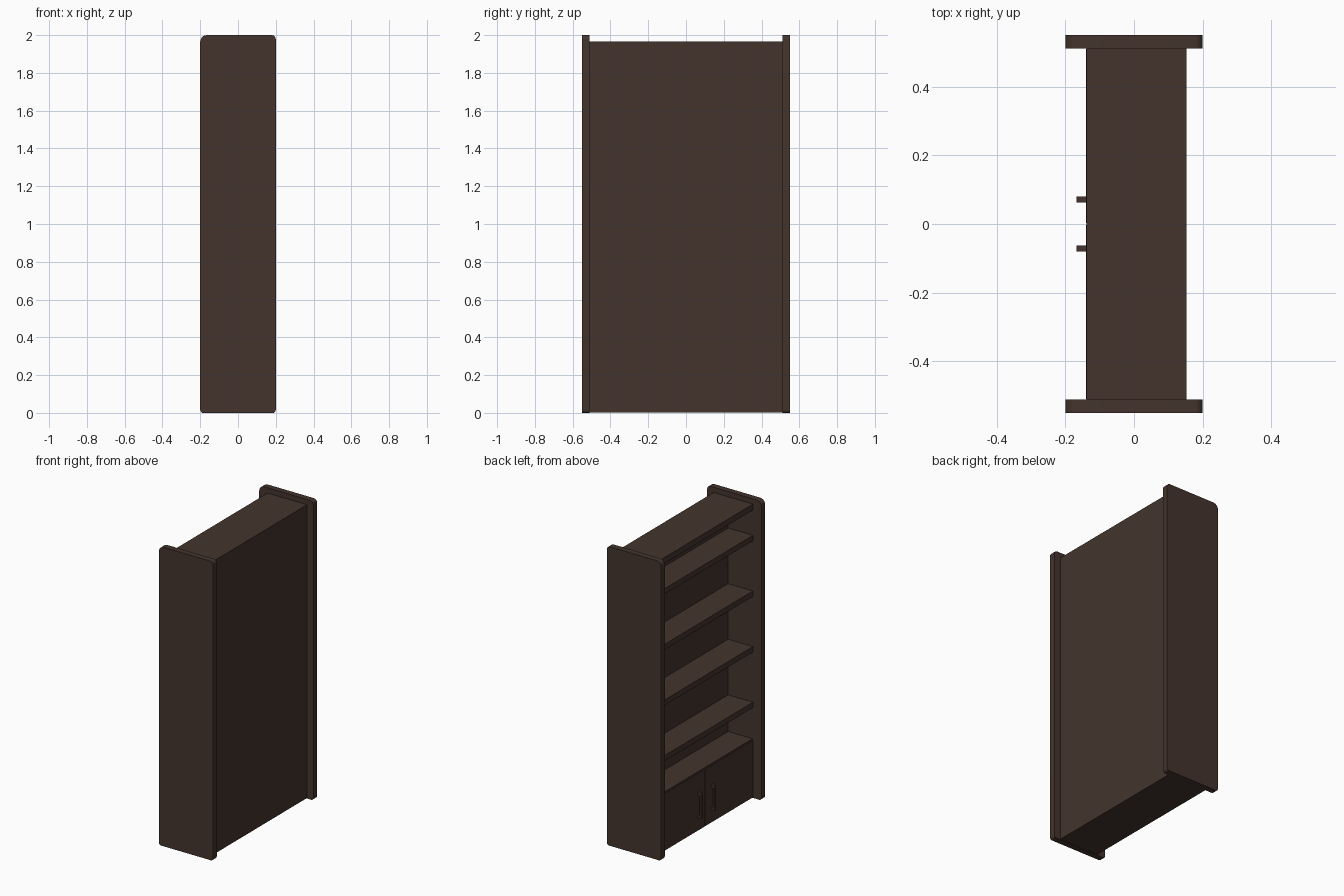
import bpy, bmesh, math

if "Cube" in bpy.data.objects:
    bpy.data.objects.remove(bpy.data.objects["Cube"])

wood = bpy.data.materials.new("dark_brown_wood")
wood.diffuse_color = (0.057, 0.034, 0.026, 1)
wood.use_nodes = True
wood.node_tree.nodes["Principled BSDF"].inputs["Base Color"].default_value = wood.diffuse_color


def finish(name, bm):
    bmesh.ops.recalc_face_normals(bm, faces=bm.faces)
    mesh = bpy.data.meshes.new(name)
    bm.to_mesh(mesh)
    bm.free()
    mesh.materials.append(wood)
    ob = bpy.data.objects.new(name, mesh)
    bpy.context.collection.objects.link(ob)
    return ob


def box(name, x, y, z, bevel=0.0):
    """Box from (min, max) pairs, with optional softened edges."""
    bm = bmesh.new()
    bmesh.ops.create_cube(bm, size=1)
    for v in bm.verts:
        v.co = [lo + (c + 0.5) * (hi - lo) for c, (lo, hi) in zip(v.co, (x, y, z))]
    if bevel:
        bmesh.ops.bevel(bm, geom=bm.edges[:], offset=bevel, segments=2,
                        profile=0.5, affect='EDGES')
    return finish(name, bm)


def side_panel(name, y0, y1):
    """Upright with rounded corners, extruded across y."""
    corners = [(0.2, 0, 0.015, 270), (0.2, 2, 0.022, 0),
               (-0.2, 2, 0.035, 90), (-0.2, 0, 0.015, 180)]
    bm = bmesh.new()
    ring = []
    for x, z, r, start in corners:
        cx = x - math.copysign(r, x)
        cz = r if z == 0 else z - r
        for i in range(6):
            a = math.radians(start + 18 * i)
            ring.append(bm.verts.new((cx + r * math.cos(a), y0, cz + r * math.sin(a))))
    face = bm.faces.new(ring)
    ext = bmesh.ops.extrude_face_region(bm, geom=[face])
    for v in ext["geom"]:
        if isinstance(v, bmesh.types.BMVert):
            v.co.y = y1
    return finish(name, bm)


# Side panels
side_panel("side_panel_near", -0.55, -0.51)
side_panel("side_panel_far", 0.51, 0.55)

# Thick back and top board
W = (-0.51, 0.51)
box("back_panel", (0.045, 0.153), W, (0.003, 1.965))
box("top_board", (-0.138, 0.045), W, (1.925, 1.965))

# Open shelves
for i in range(4):
    top = 0.64 + 0.372 * i
    box(f"shelf_{i + 1}", (-0.138, 0.045), W, (top - 0.037, top))

# Lower cupboard: body, lid, two doors with bar handles
box("cupboard_body", (-0.12, 0.045), W, (0.003, 0.37))
box("cupboard_top", (-0.135, 0.045), W, (0.37, 0.395))
for side, s in (("near", -1), ("far", 1)):
    box(f"door_{side}", (-0.14, -0.12), sorted((s * 0.003, s * 0.509)), (0.004, 0.384), 0.002)
    y = (s * 0.071 - 0.009, s * 0.071 + 0.009)
    box(f"handle_bar_{side}", (-0.168, -0.156), y, (0.09, 0.26), 0.002)
    for n, z in (("lower", 0.09), ("upper", 0.242)):
        box(f"handle_post_{n}_{side}", (-0.158, -0.139), y, (z, z + 0.018))

# Smooth only the rounded corners of the side panels
for ob in bpy.data.objects:
    ob.select_set(ob.name.startswith("side_panel"))
    if ob.select_get():
        bpy.context.view_layer.objects.active = ob
bpy.ops.object.shade_smooth_by_angle(angle=math.radians(30))
